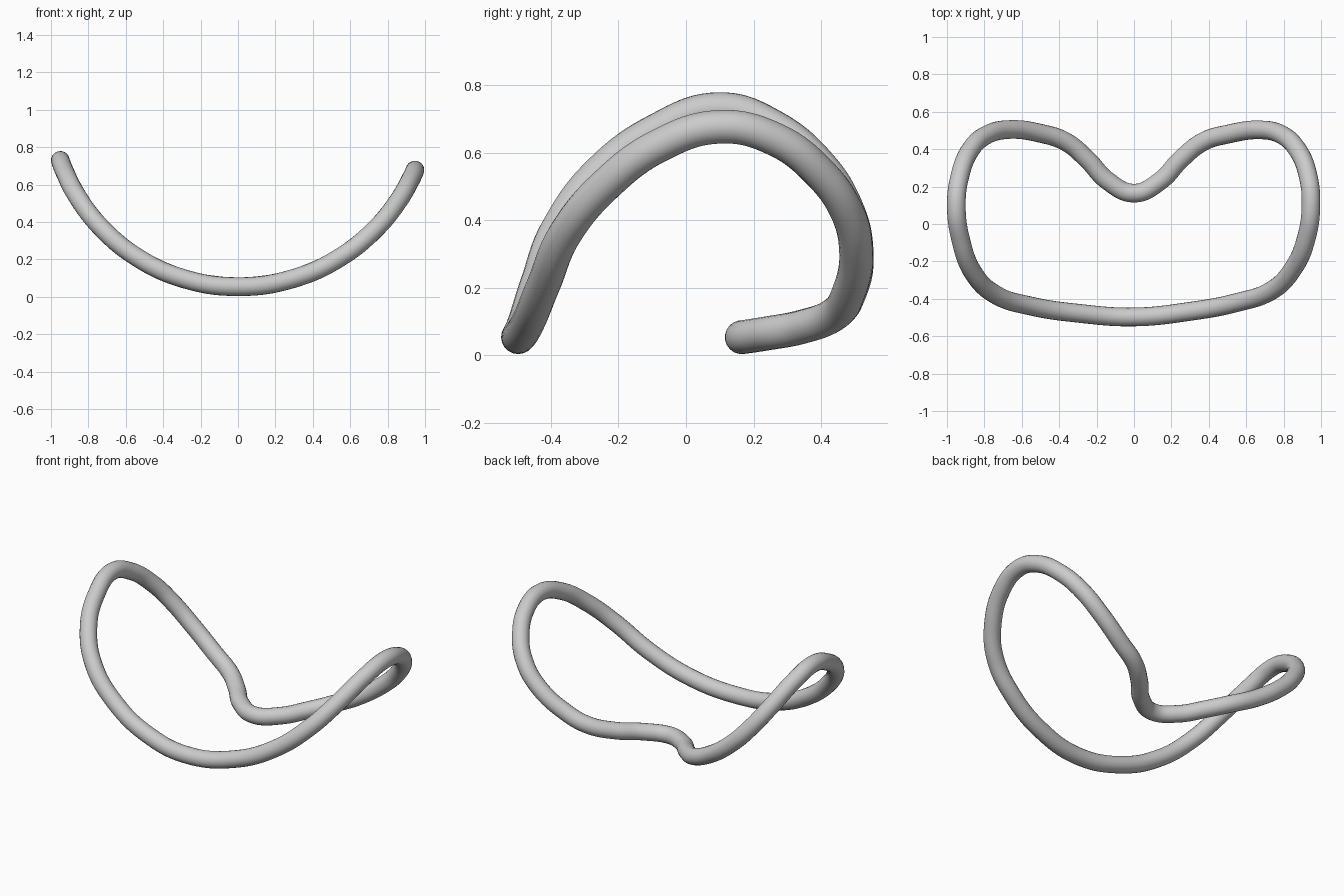
import bpy
from math import sqrt

if "Cube" in bpy.data.objects:
    bpy.data.objects.remove(bpy.data.objects["Cube"])

# plan outline of the loop centreline, counter-clockwise from front middle
PLAN = [(0, -.497), (.3, -.467), (.55, -.42), (.74, -.353), (.85, -.24), (.92, -.08),
        (.946, .1), (.93, .26), (.872, .4), (.79, .477), (.68, .503), (.5, .48),
        (.37, .44), (.25, .345), (.14, .23), (0, .165), (-.14, .23), (-.25, .345),
        (-.36, .437), (-.5, .485), (-.67, .505), (-.79, .475), (-.872, .4), (-.93, .26),
        (-.95, .1), (-.925, -.09), (-.86, -.26), (-.74, -.378), (-.55, -.439), (-.3, -.477)]
RADIUS = .05


def height(x):
    # the loop lies on a curved trough, slightly steeper on the left
    r = 1.03 if x > 0 else 1.006
    return .054 + r - sqrt(r * r - x * x)


# closed round tube following the outline
curve = bpy.data.curves.new("loop_path", 'CURVE')
curve.dimensions = '3D'
curve.bevel_depth = RADIUS
curve.bevel_resolution = 8
curve.resolution_u = 10
spline = curve.splines.new('BEZIER')
spline.bezier_points.add(len(PLAN) - 1)
spline.use_cyclic_u = True
for p, (x, y) in zip(spline.bezier_points, PLAN):
    p.co = (x, y, height(x))
    p.handle_left_type = p.handle_right_type = 'AUTO'
loop = bpy.data.objects.new("saddle_loop", curve)
bpy.context.collection.objects.link(loop)

# turn the tube into a smooth mesh
bpy.context.view_layer.objects.active = loop
loop.select_set(True)
bpy.ops.object.convert(target='MESH')
bpy.ops.object.shade_smooth()
